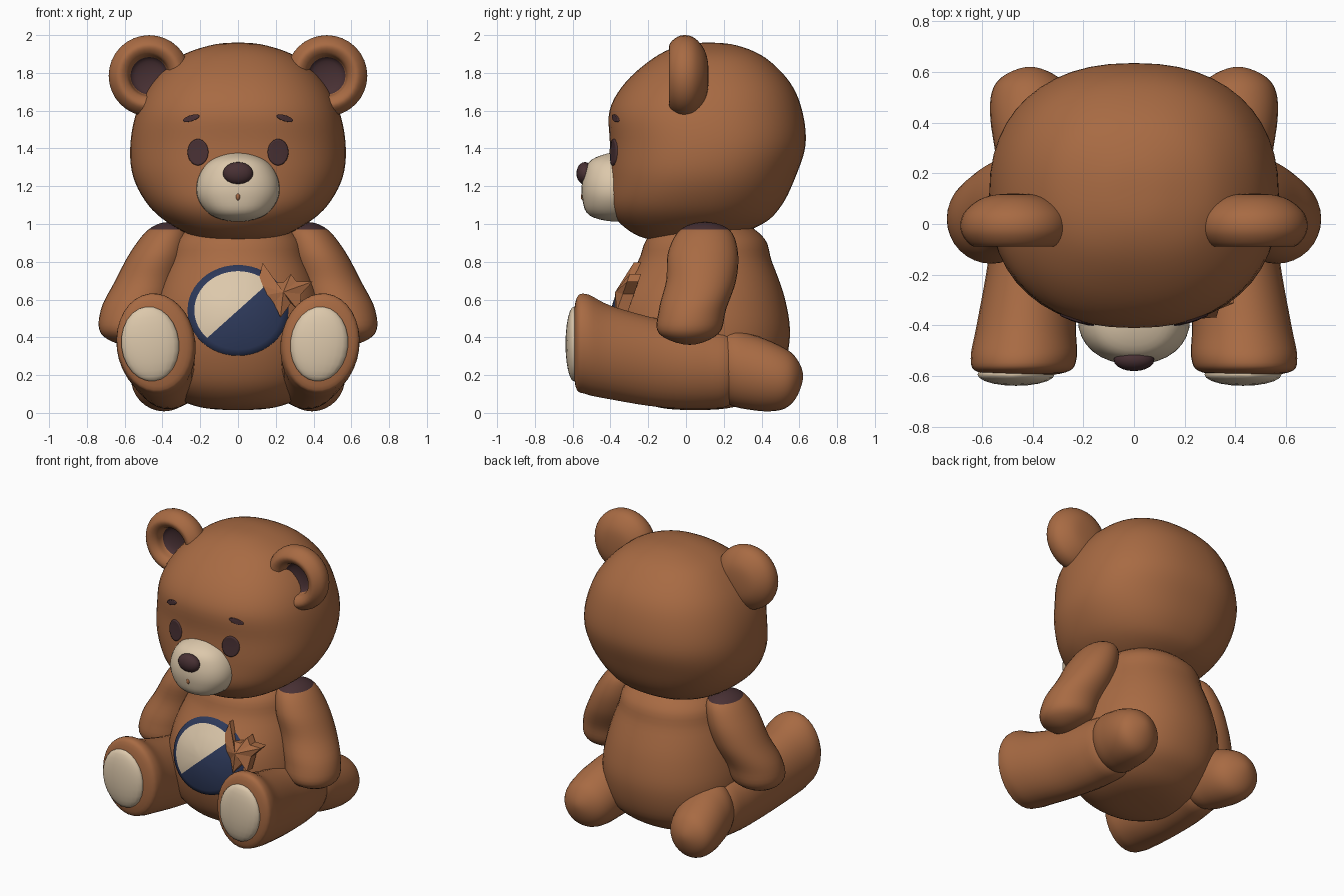
import bpy, bmesh, math
from mathutils import Vector, Matrix
from mathutils.bvhtree import BVHTree

if "Cube" in bpy.data.objects:
    bpy.data.objects.remove(bpy.data.objects["Cube"])


def material(name, rgb):
    m = bpy.data.materials.new(name)
    m.use_nodes = True
    m.diffuse_color = (*rgb, 1)
    m.node_tree.nodes["Principled BSDF"].inputs["Base Color"].default_value = (*rgb, 1)
    return m


brown = material("brown fur", (0.39, 0.145, 0.056))
cream = material("cream", (0.72, 0.58, 0.41))
navy = material("navy", (0.026, 0.04, 0.1))
plum = material("dark plum", (0.065, 0.03, 0.034))


def finish(name, bm, mats, rule=None, smooth=True):
    """Turn a bmesh into an object; rule(face centre) picks the material slot."""
    bmesh.ops.remove_doubles(bm, verts=bm.verts, dist=1e-5)
    bmesh.ops.recalc_face_normals(bm, faces=bm.faces)
    for f in bm.faces:
        f.smooth = smooth
        if rule:
            f.material_index = rule(f.calc_center_median())
    mesh = bpy.data.meshes.new(name)
    bm.to_mesh(mesh)
    for m in mats:
        mesh.materials.append(m)
    ob = bpy.data.objects.new(name, mesh)
    bpy.context.collection.objects.link(ob)
    return bm


def skin(bm, rings):
    """Bridge closed rings of vertices with quads."""
    for r, s in zip(rings, rings[1:]):
        for i in range(len(r)):
            j = (i + 1) % len(r)
            bm.faces.new((r[i], r[j], s[j], s[i]))


def spline(p, steps):
    """Smooth stations, rounding both poles by mirroring the radii."""
    flip = lambda s: (*s[:3], -s[3], -s[4])
    q = [flip(p[1])] + p + [flip(p[-2])]
    out = []
    for i in range(1, len(q) - 2):
        for k in range(steps):
            t = k / steps
            out.append([0.5 * (2 * b + (c - a) * t + (2 * a - 5 * b + 4 * c - d) * t * t
                               + (3 * b - a - 3 * c + d) * t ** 3)
                        for a, b, c, d in zip(*q[i - 1:i + 3])])
    return out + [list(p[-1])]


def loft(name, stations, axis, mats, side=1, power=2.0, tilt=0, rule=None, segs=32):
    """Skin ellipses (position, centre a, centre b, radius a, radius b) along an axis."""
    bm = bmesh.new()
    rings = []
    bulge = lambda v: math.copysign(abs(v) ** (2 / power), v)
    ct, st = math.cos(tilt * side), math.sin(tilt * side)
    for t, ca, cb, ra, rb in spline(stations, 5):
        ring = []
        for i in range(segs):
            ang = 2 * math.pi * i / segs
            u, v = max(ra, 0) * bulge(math.cos(ang)), max(rb, 0) * bulge(math.sin(ang))
            a, b = ca * side + u * ct + v * st, cb - u * st + v * ct
            ring.append(bm.verts.new((a, b, t) if axis == "z" else (a, t, b)))
        rings.append(ring)
    skin(bm, rings)
    return finish(name, bm, mats, rule)


def drape(name, tree, centre, radii, mats, turn=0, rule=None, segs=32):
    """Thin elliptical plate laid on the front of a surface, its rim sunk in."""
    bm = bmesh.new()
    rings = []
    for r, lift in ((0, 0.009), (0.3, 0.009), (0.6, 0.009), (0.85, 0.009), (0.97, 0.009), (1, -0.01)):
        ring = []
        for i in range(segs):
            a = math.pi / 4 + 2 * math.pi * i / segs
            u, v = radii[0] * r * math.cos(a), radii[1] * r * math.sin(a)
            x = centre[0] + u * math.cos(turn) + v * math.sin(turn)
            z = centre[1] - u * math.sin(turn) + v * math.cos(turn)
            hit = tree.ray_cast(Vector((x, -2, z)), Vector((0, 1, 0)))[0]
            ring.append(bm.verts.new((x, hit.y - lift, z)))
        rings.append(ring)
    skin(bm, rings)
    finish(name, bm, mats, rule)


def ball(name, loc, radii, mat, turn=0):
    bm = bmesh.new()
    bmesh.ops.create_uvsphere(bm, u_segments=20, v_segments=12, radius=1)
    bm.transform(Matrix.Translation(loc) @ Matrix.Rotation(turn, 4, "Y")
                 @ Matrix.Diagonal((*radii, 1)))
    finish(name, bm, [mat])


# Head and body
head = loft("head", [(0.905, 0, -0.02, 0, 0), (0.925, 0, -0.01, 0.2, 0.21),
                     (1.0, 0, 0.03, 0.36, 0.375), (1.1, 0, 0.05, 0.475, 0.457),
                     (1.25, 0, 0.085, 0.555, 0.495), (1.42, 0, 0.115, 0.57, 0.518),
                     (1.6, 0, 0.105, 0.535, 0.51), (1.75, 0, 0.115, 0.455, 0.435),
                     (1.88, 0, 0.125, 0.32, 0.295), (1.945, 0, 0.12, 0.15, 0.15),
                     (1.96, 0, 0.12, 0, 0)], "z", [brown], power=2.3, segs=48)
body = loft("body", [(0.015, 0, 0.05, 0, 0), (0.03, 0, 0.05, 0.2, 0.2),
                     (0.09, 0, 0.06, 0.34, 0.33), (0.2, 0, 0.075, 0.44, 0.425),
                     (0.4, 0, 0.075, 0.47, 0.475), (0.6, 0, 0.075, 0.44, 0.45),
                     (0.8, 0, 0.1, 0.37, 0.355), (0.95, 0, 0.105, 0.3, 0.285),
                     (1.1, 0, 0.1, 0, 0)], "z", [brown], power=2.15, segs=48)
face_surface, belly_surface = BVHTree.FromBMesh(head), BVHTree.FromBMesh(body)

# Muzzle, nose and mouth
loft("muzzle", [(1.012, 0, -0.36, 0, 0), (1.045, 0, -0.37, 0.14, 0.14),
                (1.14, 0, -0.37, 0.215, 0.18), (1.25, 0, -0.365, 0.21, 0.18),
                (1.34, 0, -0.365, 0.14, 0.135), (1.38, 0, -0.36, 0, 0)],
     "z", [cream], power=2.2)
ball("nose", (0, -0.535, 1.268), (0.08, 0.045, 0.06), plum)
ball("mouth", (0, -0.545, 1.145), (0.012, 0.012, 0.02), brown)

# Paired parts
for side, word, pad_x in ((1, "left", 0.43), (-1, "right", 0.465)):
    drape(word + "_eye", face_surface, (0.212 * side, 1.38), (0.056, 0.071), [plum])
    drape(word + "_brow", face_surface, (0.248 * side, 1.56), (0.046, 0.016), [plum], 0.3 * side)

    hub = Vector((0.47 * side, 0, 1.785))
    in_cup = lambda c: int(math.hypot(c.x - hub.x, c.z - hub.z) < 0.096 and c.y < 0.06)
    ear = [(0.12, 0), (0.105, 0.12), (0.045, 0.2), (-0.03, 0.212), (-0.088, 0.165),
           (-0.065, 0.115), (0.0, 0.09), (0.02, 0)]
    loft(word + "_ear", [(t, 0.47, hub.z, r, r) for t, r in ear], "y",
         [brown, plum], side, rule=in_cup)

    # Arm with a dark shoulder patch
    loft(word + "_arm", [(1.01, 0.37, 0.1, 0, 0), (0.97, 0.375, 0.1, 0.1, 0.13),
                         (0.85, 0.42, 0.09, 0.15, 0.185), (0.7, 0.48, 0.08, 0.17, 0.185),
                         (0.55, 0.545, 0.035, 0.18, 0.178), (0.42, 0.57, 0.015, 0.155, 0.158),
                         (0.36, 0.59, 0.02, 0, 0)],
         "z", [brown, plum], side, rule=lambda c: int(c.z > 0.965))

    loft(word + "_leg", [(0.32, 0.34, 0.24, 0, 0), (0.25, 0.35, 0.235, 0.16, 0.18),
                         (0.1, 0.37, 0.24, 0.18, 0.22), (-0.15, 0.4, 0.265, 0.175, 0.235),
                         (-0.4, 0.425, 0.32, 0.195, 0.25), (-0.53, 0.435, 0.365, 0.208, 0.267),
                         (-0.585, 0.44, 0.365, 0.17, 0.225), (-0.6, 0.44, 0.365, 0, 0)],
         "y", [brown], side, tilt=0.12)
    ball(word + "_foot_pad", (pad_x * side, -0.593, 0.365), (0.153, 0.045, 0.198),
         cream, 0.1 * side)
    loft(word + "_haunch", [(0.08, 0.33, 0.26, 0, 0), (0.2, 0.35, 0.25, 0.16, 0.185),
                            (0.35, 0.38, 0.215, 0.178, 0.2), (0.5, 0.4, 0.185, 0.165, 0.17),
                            (0.58, 0.41, 0.185, 0.11, 0.11), (0.62, 0.41, 0.195, 0, 0)],
         "y", [brown], side)

# Round belly badge, split along its diagonal
badge_mid, badge_radii = 0.543, (0.272, 0.244)


def badge_rule(c):
    u, v = c.x / badge_radii[0], (c.z - badge_mid) / badge_radii[1]
    return int(v > u and math.hypot(u, v) < 0.85)


drape("belly_badge", belly_surface, (0, badge_mid), badge_radii, [navy, cream],
      rule=badge_rule, segs=48)

# Faceted bow on the badge
outline = [(0.13, 0.795), (0.19, 0.69), (0.24, 0.69), (0.28, 0.735), (0.31, 0.695),
           (0.395, 0.695), (0.335, 0.63), (0.325, 0.535), (0.28, 0.58), (0.225, 0.505),
           (0.19, 0.58), (0.125, 0.62), (0.105, 0.68)]
bm = bmesh.new()
slope = lambda z: -0.345 + 0.35 * (z - 0.6)
front = [bm.verts.new((x, slope(z), z)) for x, z in outline]
back = [bm.verts.new((x, slope(z) + 0.06, z)) for x, z in outline]
knot = bm.verts.new((0.24, -0.375, 0.64))
rear = bm.verts.new((0.24, -0.27, 0.64))
skin(bm, [front, back])
for ring, tip in ((front, knot), (back, rear)):
    for i in range(len(ring)):
        bm.faces.new((ring[i - 1], ring[i], tip))
finish("bow", bm, [brown], smooth=False)
